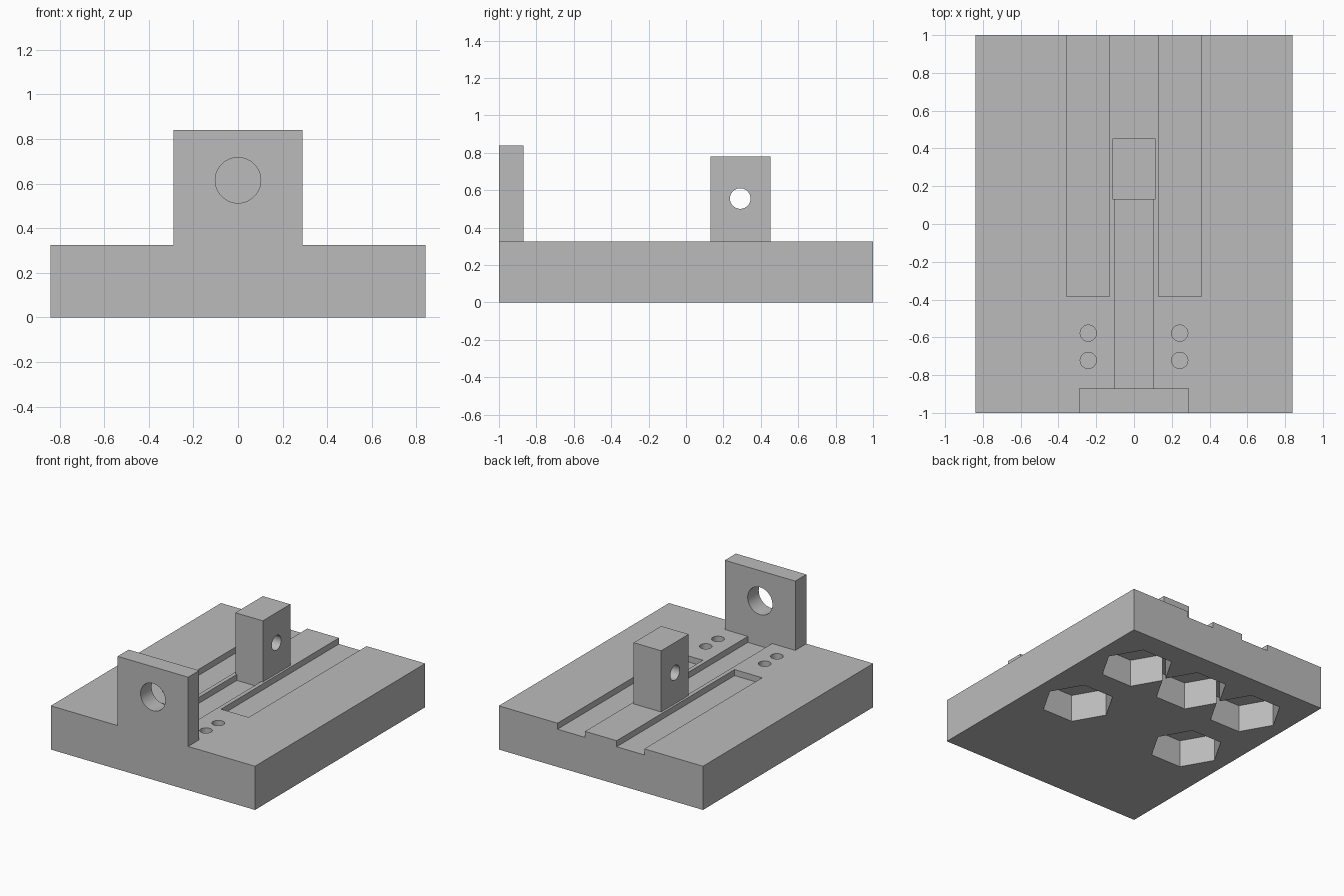
import bpy
from math import pi, radians

default = bpy.data.objects.get("Cube")
if default:
    bpy.data.objects.remove(default, do_unlink=True)

grey = bpy.data.materials.new("machined grey")
grey.use_nodes = True
colour = (0.5, 0.5, 0.5, 1)
grey.diffuse_color = colour
grey.node_tree.nodes["Principled BSDF"].inputs["Base Color"].default_value = colour

TOP = 0.325      # upper surface of the base
DEPTH = 0.045    # depth of the grooves and the slot
OVER = 0.1       # overshoot of cutters past a surface


def box(name, low, high):
    """Box between two opposite corners."""
    bpy.ops.mesh.primitive_cube_add(size=1)
    ob = bpy.context.object
    ob.name = name
    ob.location = [(a + b) / 2 for a, b in zip(low, high)]
    ob.scale = [b - a for a, b in zip(low, high)]
    bpy.ops.object.transform_apply(location=True, rotation=False, scale=True)
    ob.data.materials.append(grey)
    return ob


def prism(name, centre, radius, length, sides=48, rotation=(0, 0, 0)):
    """Cylinder or regular prism around a centre."""
    bpy.ops.mesh.primitive_cylinder_add(vertices=sides, radius=radius, depth=length,
                                        location=centre, rotation=rotation)
    ob = bpy.context.object
    ob.name = name
    ob.data.materials.append(grey)
    return ob


def cut(target, cutter):
    """Subtract the cutter and discard it."""
    cutter.hide_render = True
    mod = target.modifiers.new("cut", "BOOLEAN")
    mod.operation = "DIFFERENCE"
    mod.solver = "EXACT"
    mod.object = cutter
    bpy.context.view_layer.objects.active = target
    bpy.ops.object.modifier_apply(modifier=mod.name)
    bpy.data.objects.remove(cutter, do_unlink=True)


# Base slab
base = box("base", (-0.84, -1, 0), (0.84, 1, TOP))

# Side grooves, open at the back, and paired pin holes
for side in (-1, 1):
    xs = sorted((side * 0.13, side * 0.357))
    cut(base, box("groove_cutter", (xs[0], -0.385, TOP - DEPTH), (xs[1], 1 + OVER, TOP + OVER)))
    for y in (-0.578, -0.722):
        cut(base, prism("pin_hole_cutter", (side * 0.242, y, TOP), 0.043, 0.2, 32))

# Central slot between the plate and the block
cut(base, box("slot_cutter", (-0.1, -0.87, TOP - DEPTH), (0.1, 0.13, TOP + OVER)))

# Hexagonal pockets underneath, with a point along x
for x, y in ((-0.485, 0.61), (0, 0.61), (0.485, 0.61), (-0.485, -0.02), (0.485, -0.02)):
    cut(base, prism("pocket_cutter", (x, y, 0), 0.252, 0.41, 6, (0, 0, pi / 2)))

# Front plate with a bore along y
plate = box("front_plate", (-0.29, -1, TOP), (0.29, -0.87, 0.84))
cut(plate, prism("bore_cutter", (0, -0.935, 0.615), 0.102, 0.5, 48, (pi / 2, 0, 0)))

# Upright block with a cross hole along x
block = box("upright_block", (-0.113, 0.13, TOP), (0.113, 0.453, 0.78))
cut(block, prism("cross_hole_cutter", (0, 0.29, 0.555), 0.055, 0.5, 48, (0, pi / 2, 0)))

# Smooth bores, sharp edges elsewhere
for ob in (base, plate, block):
    bpy.ops.object.select_all(action="DESELECT")
    ob.select_set(True)
    bpy.context.view_layer.objects.active = ob
    bpy.ops.object.shade_smooth_by_angle(angle=radians(30))
